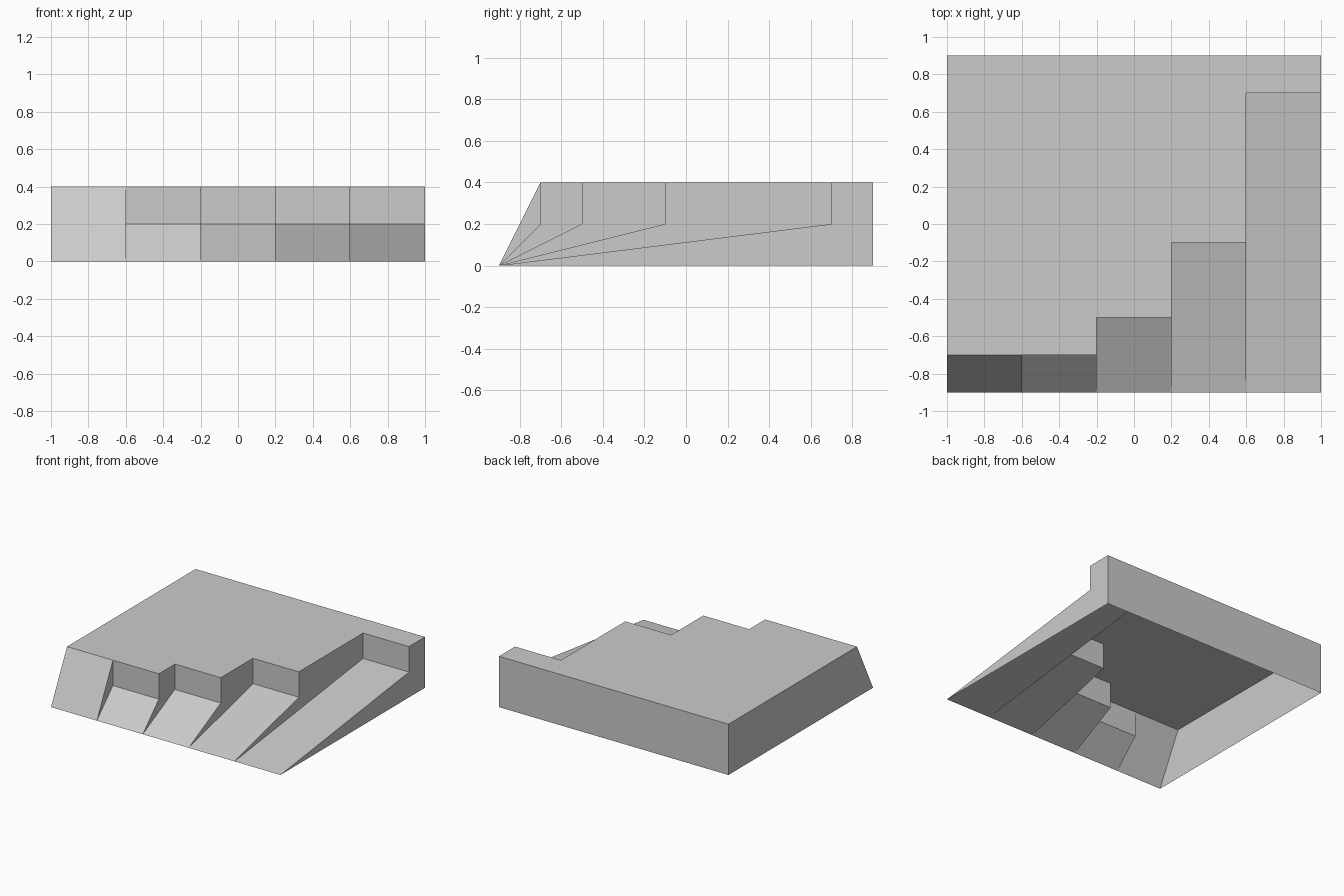
import bpy, bmesh

cube = bpy.data.objects.get("Cube")
if cube:
    bpy.data.objects.remove(cube, do_unlink=True)

FRONT, BACK, TOP, LEDGE = -0.9, 0.9, 0.4, 0.2
WIDTH = 0.4
# Each strip: y where its ramp ends, and the height it reaches there
STRIPS = [(-0.7, TOP), (-0.7, LEDGE), (-0.5, LEDGE), (-0.1, LEDGE), (0.7, LEDGE)]

bm = bmesh.new()
verts = {}


def vert(x, y, z):
    key = (round(x, 3), round(y, 3), round(z, 3))
    if key not in verts:
        verts[key] = bm.verts.new(key)
    return verts[key]


def face(points):
    loop = list(dict.fromkeys(vert(*p) for p in points))
    return bm.faces.new(loop)


def profile(strip):
    y, z = strip
    return [(FRONT, 0), (y, z), (y, TOP)]


outline = []
for i, strip in enumerate(STRIPS):
    x0 = -1 + i * WIDTH
    x1 = x0 + WIDTH
    path = profile(strip)
    # Ramp, and the riser above it where the ramp stops at the ledge
    for a, b in zip(path, path[1:]):
        if a != b:
            face([(x0, *a), (x1, *a), (x1, *b), (x0, *b)])
    # Upright cheek between this strip and the next, or the end wall
    if i + 1 < len(STRIPS):
        beyond = profile(STRIPS[i + 1])[:0:-1]
    else:
        beyond = [(BACK, TOP), (BACK, 0)]
    face([(x1, *p) for p in path + beyond])
    outline += [(x0, strip[0], TOP), (x1, strip[0], TOP)]

# Opposite end wall, back wall strip and stepped deck; the underside stays open
face([(-1, *p) for p in profile(STRIPS[0]) + [(BACK, TOP), (BACK, 0)]])
face([(-1, BACK, 0), (1, BACK, 0), (1, BACK, TOP), (-1, BACK, TOP)])
deck = face(outline + [(1, BACK, TOP), (-1, BACK, TOP)])

# Outward normals
bmesh.ops.recalc_face_normals(bm, faces=bm.faces[:])
deck.normal_update()
if deck.normal.z < 0:
    bmesh.ops.reverse_faces(bm, faces=bm.faces[:])

mesh = bpy.data.meshes.new("stepped_ramp_block")
bm.to_mesh(mesh)
bm.free()
block = bpy.data.objects.new("stepped_ramp_block", mesh)
bpy.context.collection.objects.link(block)

# Plain grey
grey = bpy.data.materials.new("plain_grey")
grey.use_nodes = True
color = (0.6, 0.6, 0.6, 1)
grey.diffuse_color = color
grey.node_tree.nodes["Principled BSDF"].inputs["Base Color"].default_value = color
mesh.materials.append(grey)
